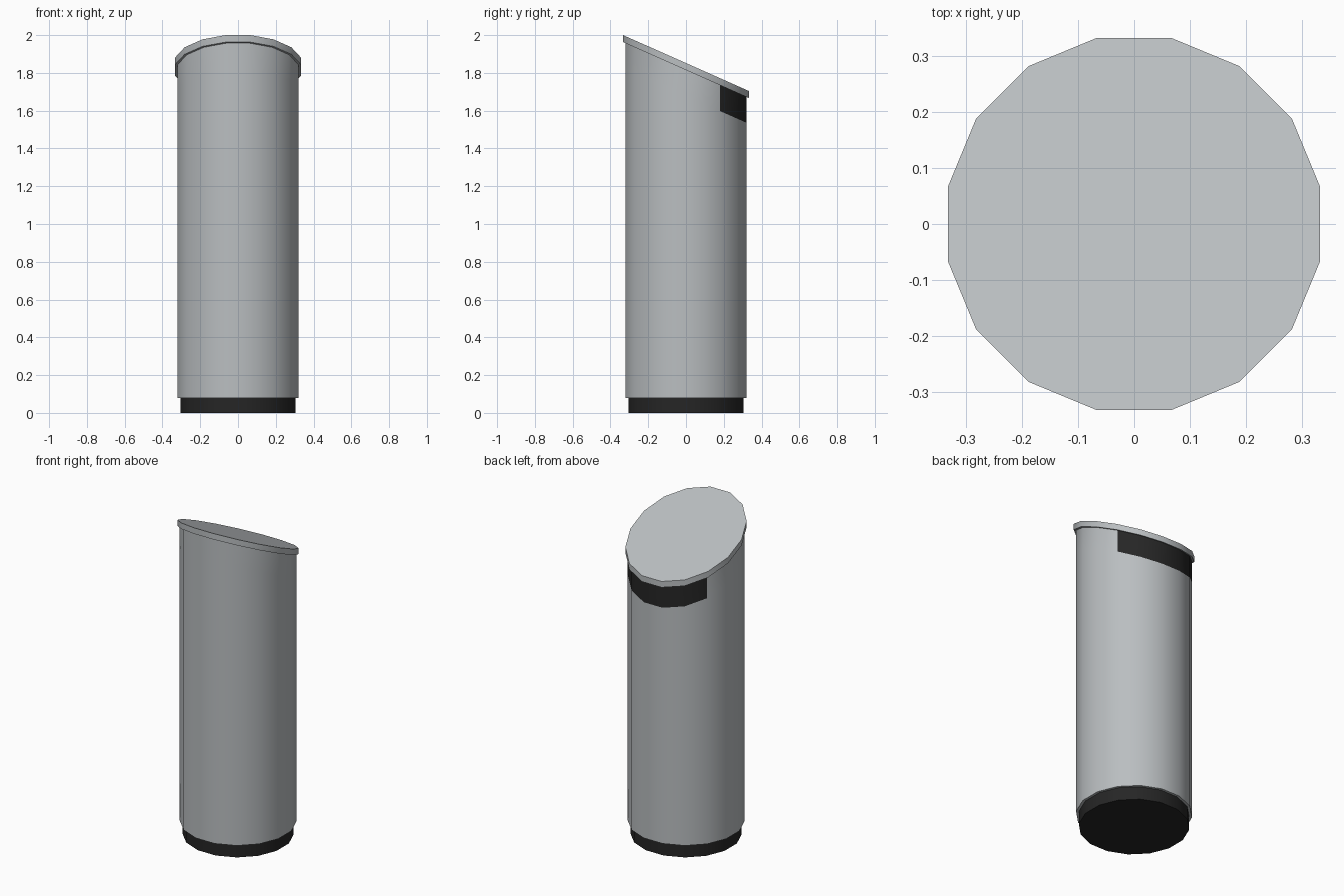
import bpy, bmesh, math

if "Cube" in bpy.data.objects:
    bpy.data.objects.remove(bpy.data.objects["Cube"])

SIDES = 16
SLOPE = -0.444          # slant of the top towards the back


def material(name, rgb):
    m = bpy.data.materials.new(name)
    m.diffuse_color = (*rgb, 1.0)
    m.use_nodes = True
    m.node_tree.nodes["Principled BSDF"].inputs["Base Color"].default_value = m.diffuse_color
    return m


steel = material("light grey metal", (0.49, 0.515, 0.53))
black = material("black", (0.019, 0.019, 0.019))


def prism(name, apothem, levels, mats):
    """16-sided prism; levels are (height at centre, slope along y)."""
    r = apothem / math.cos(math.pi / SIDES)
    bm = bmesh.new()
    rings = []
    for z, slope in levels:
        ring = []
        for i in range(SIDES):
            a = 2 * math.pi * (i + 0.5) / SIDES
            x, y = r * math.cos(a), r * math.sin(a)
            ring.append(bm.verts.new((x, y, z + slope * y)))
        rings.append(ring)
    for lo, hi in zip(rings, rings[1:]):
        for i in range(SIDES):
            j = (i + 1) % SIDES
            bm.faces.new((lo[i], lo[j], hi[j], hi[i]))
    bm.faces.new(rings[0][::-1])
    bm.faces.new(rings[-1])
    mesh = bpy.data.meshes.new(name)
    bm.to_mesh(mesh)
    bm.free()
    for m in mats:
        mesh.materials.append(m)
    ob = bpy.data.objects.new(name, mesh)
    bpy.context.collection.objects.link(ob)
    bpy.ops.object.select_all(action='DESELECT')
    ob.select_set(True)
    bpy.context.view_layer.objects.active = ob
    bpy.ops.object.shade_smooth_by_angle(angle=math.radians(30))
    return ob


# Recessed black foot
prism("foot", 0.305, [(0, 0), (0.08, 0)], [black])

# Body with a slanted top and a black opening band at the back
body = prism("body", 0.32, [(0.08, 0), (1.678, SLOPE), (1.816, SLOPE)], [steel, black])
for p in body.data.polygons:
    if len(p.vertices) == 4 and p.center.z > 1.5 and p.center.y > 0.2:
        p.material_index = 1

# Slanted lid overhanging the body
prism("lid", 0.333, [(1.815, SLOPE), (1.852, SLOPE)], [steel])
